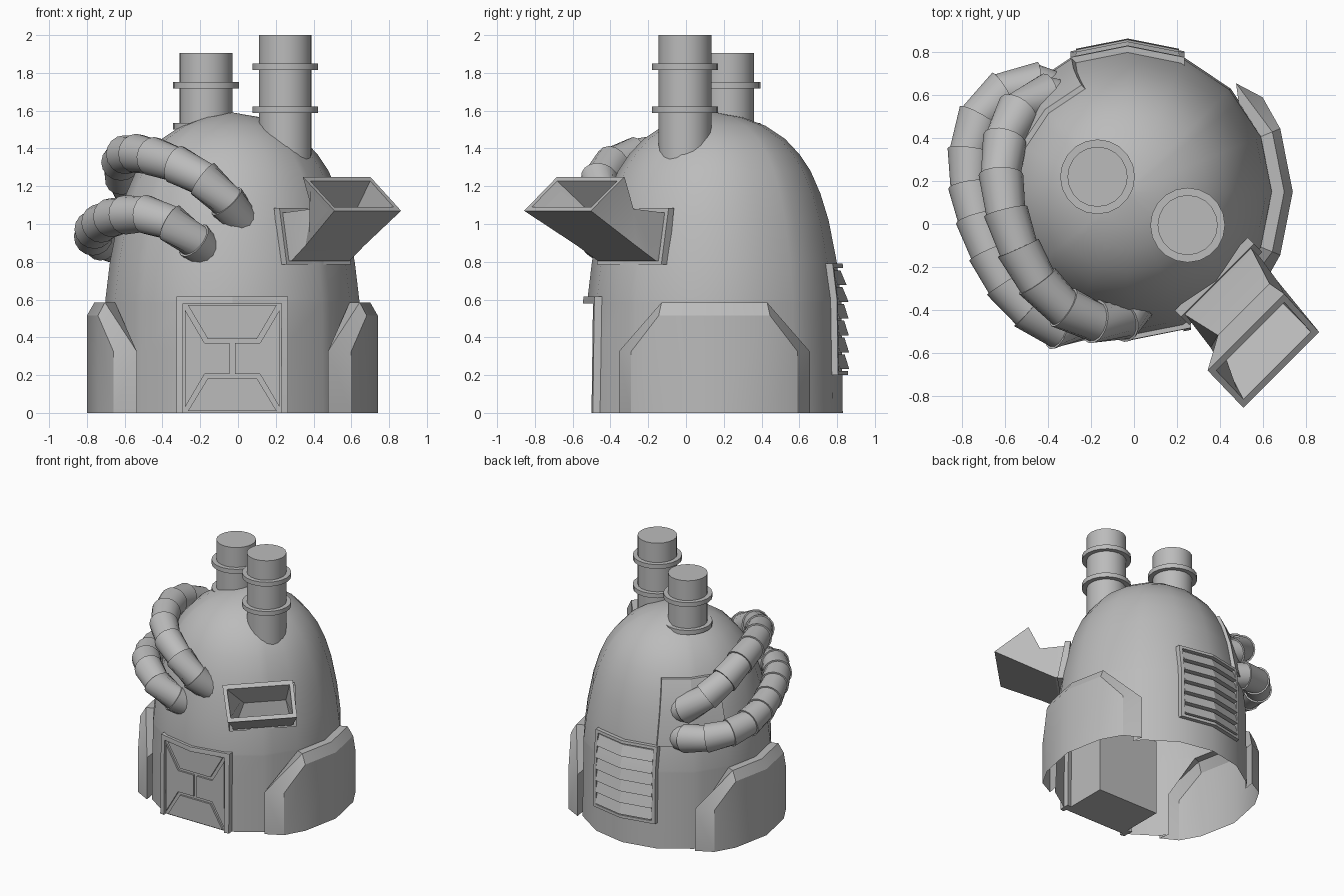
import bpy, bmesh, math
from mathutils import Vector

if "Cube" in bpy.data.objects:
    bpy.data.objects.remove(bpy.data.objects["Cube"])

CX, CY = -0.03, 0.15          # dome axis
PROFILE = [(0, .68), (.6, .672), (.8, .648), (1.02, .605), (1.16, .562), (1.28, .51),
           (1.37, .45), (1.45, .375), (1.52, .27), (1.565, .15), (1.59, 0)]
grey = bpy.data.materials.new("metal_grey")
grey.diffuse_color = (0.5, 0.5, 0.5, 1)
grey.use_nodes = True
grey.node_tree.nodes["Principled BSDF"].inputs["Base Color"].default_value = grey.diffuse_color


def radius(z):
    for (z0, r0), (z1, r1) in zip(PROFILE, PROFILE[1:]):
        if z <= z1:
            return r0 + (r1 - r0) * (z - z0) / (z1 - z0)
    return 0


def finish(name, bm, angle=30):
    bmesh.ops.recalc_face_normals(bm, faces=bm.faces)
    me = bpy.data.meshes.new(name)
    bm.to_mesh(me)
    bm.free()
    me.materials.append(grey)
    me.shade_smooth()
    me.set_sharp_from_angle(angle=math.radians(angle))
    ob = bpy.data.objects.new(name, me)
    bpy.context.collection.objects.link(ob)
    return ob


def rings(name, loops, angle=30):
    """Skin a list of equal-length closed loops and cap both ends."""
    bm = bmesh.new()
    vs = [[bm.verts.new(p) for p in lp] for lp in loops]
    n = len(vs[0])
    for a, b in zip(vs, vs[1:]):
        for i in range(n):
            j = (i + 1) % n
            bm.faces.new((a[i], a[j], b[j], b[i]))
    bm.faces.new(vs[0][::-1])
    bm.faces.new(vs[-1])
    return finish(name, bm, angle)


def circle(cx, cy, z, r, n=16):
    return [(cx + r * math.cos(math.tau * i / n), cy + r * math.sin(math.tau * i / n), z)
            for i in range(n)]


def wrap(name, polys, hi, facing, lo=-0.02, flat=None):
    """Plates that bend around two neighbouring faces of the dome, or lie on a flat plane."""
    bm = bmesh.new()
    for poly in polys:
        bm.faces.new([bm.verts.new((u, 0, z)) for u, z in poly])
    cuts = [((0, 0, 0), (1, 0, 0))] + [((0, 0, z), (0, 0, 1)) for z, r in PROFILE[1:-1]]
    for co, no in cuts if flat is None else []:
        bmesh.ops.bisect_plane(bm, geom=bm.verts[:] + bm.edges[:] + bm.faces[:],
                               dist=1e-5, plane_co=co, plane_no=no)
    ext = bmesh.ops.extrude_face_region(bm, geom=bm.faces[:])
    top = {v for v in ext["geom"] if isinstance(v, bmesh.types.BMVert)}
    a = math.radians(facing)
    d, t = Vector((math.cos(a), math.sin(a), 0)), Vector((-math.sin(a), math.cos(a), 0))
    for v in bm.verts:
        u, z = v.co.x, v.co.z
        out = radius(z) - abs(u) * 0.199 if flat is None else flat
        out += (hi(z) if callable(hi) else hi) if v in top else lo
        v.co = Vector((CX, CY, z)) + d * out + t * u
    return finish(name, bm, 20)


def bar(u0, u1, z0, z1):
    return [(u0, z0), (u1, z0), (u1, z1), (u0, z1)]


# dome shell: 16 sides, open below, with openings for the door and the side armour
SIDE = 39.0
SIDE_F = math.cos(math.radians(11.25)) / math.cos(math.radians(SIDE - 33.75))


def dome_point(a, z):
    f = 1 if a % 22.5 == 0 else SIDE_F
    r = max(radius(z), .002) * f
    return (CX + r * math.cos(math.radians(a)), CY + r * math.sin(math.radians(a)), z)


angles = sorted([i * 22.5 for i in range(16)] + [SIDE, 180 - SIDE, 180 + SIDE, 360 - SIDE])
levels = sorted([z for z, r in PROFILE] + [.325, .585])
bm = bmesh.new()
grid = {(a, z): bm.verts.new(dome_point(a, z)) for a in angles for z in levels}
for z0, z1 in zip(levels, levels[1:]):
    for a0, a1 in zip(angles, angles[1:] + angles[:1]):
        mid = (a0 + ((a1 - a0) % 360) / 2) % 360
        off = min(mid % 180, 180 - mid % 180)          # angle away from the x axis
        quad = [(a0, z0), (a1, z0), (a1, z1), (a0, z1)]
        if z1 < .59:
            if abs(mid - 270) < 22.5 or off < 22.5 or (off < SIDE and z0 == 0):
                continue
            if off < SIDE:
                quad = [q for q in quad if not (q[1] == z0 and q[0] % 22.5 == 0)]
        bm.faces.new([grid[q] for q in quad])
bm.faces.new([grid[a, levels[-1]] for a in angles])
bmesh.ops.delete(bm, geom=[v for v in bm.verts if not v.link_faces], context="VERTS")
finish("dome_shell", bm)

# chimneys with collars
for name, x, y, z0, z1, collars in (("chimney_tall", .25, -.005, 1.3, 2.0, (1.587, 1.815)),
                                    ("chimney_short", -.17, .22, 1.4, 1.905, (1.5, 1.717))):
    prof = [(z0, .14)]
    for c in collars:
        prof += [(c, .14), (c, .174), (c + .034, .174), (c + .034, .14)]
    prof.append((z1, .14))
    rings(name, [circle(x, y, z, r, 20) for z, r in prof])

# door room inside the shell, its front being the recessed door
rings("door_room", [[(CX - .26, -.472, z), (CX + .26, -.472, z), (CX + .26, -.1, z),
                     (CX - .26, -.1, z)] for z in (0, .585)])

# door frame and panels
wrap("door_frame", [bar(-.295, -.26, 0, .615), bar(.26, .295, 0, .615),
                    bar(-.26, .26, .58, .615)], .022, -90, -.06)
side = [(.25, .545), (.147, .37), (.014, .37), (.014, .205), (.147, .205), (.25, .03)]
wrap("door_panels", [
    [(-.235, .57), (.235, .57), (.13, .392), (-.13, .392)],
    [(-.235, .01), (.235, .01), (.13, .183), (-.13, .183)],
    side, [(-u, z) for u, z in side]], .014, -90, -.01, flat=.622)

# rear vent
wrap("vent_frame", [bar(-.265, -.24, .2, .79), bar(.24, .265, .2, .79),
                    bar(-.24, .24, .2, .222), bar(-.24, .24, .768, .79)], .03, 90)
wrap("vent_slats", [bar(-.24, .24, .232 + i * .089, .31 + i * .089) for i in range(6)],
     lambda z: .038 - .3 * ((z - .23) % .089), 90)

# raised plate behind the hoses
wrap("hose_plate", [[(-.255, .79), (.255, .79), (.2, 1.26), (-.2, 1.26)]], .025, 135)


# side armour, mirrored
def armour(name, sx):
    def p(deg, r, z):
        a = math.radians(deg)
        return Vector((CX + sx * r * math.cos(a), CY + r * math.sin(a), z))
    steps = (-1, -.5, 0, .5, 1)
    tall = [abs(s) < 1 for s in steps]
    bm = bmesh.new()

    def row(end, mid):
        return [bm.verts.new(p(s * 45 if t else math.copysign(end[0], s), *(mid if t else end[1:])))
                for s, t in zip(steps, tall)]
    front = row((35, .768, .325), (.77, .515))
    foot = row((35, .768, 0), (.77, 0))
    edge = row((45, .715, .325), (.73, .585))
    inner = row((SIDE, radius(.325) * SIDE_F, .325), (radius(.585), .585))
    for i in range(4):
        for lo, hi in ((foot, front), (front, edge), (edge, inner)):
            bm.faces.new((lo[i], lo[i + 1], hi[i + 1], hi[i]))
    for i, a in ((0, -1), (4, 1)):
        e0 = bm.verts.new(p(a * 45, .715, 0))
        n0 = bm.verts.new(p(a * SIDE, radius(0) * SIDE_F, 0))
        bm.faces.new((foot[i], front[i], edge[i], e0))
        bm.faces.new((e0, edge[i], inner[i], n0))
    return finish(name, bm, 25)


armour("armour_right", 1)
armour("armour_left", -1)


# chute: s runs outwards, t sideways
def section(s0, z0, s1, z1, t0, t1, t2, t3):
    k = math.sqrt(.5)
    return [((s + t) * k, (t - s) * k, z)
            for s, t, z in ((s0, t0, z0), (s0, t1, z0), (s1, t3, z1), (s1, t2, z1))]


rings("chute_plate", [section(.46, .785, .42, 1.085, -.15, .33, -.15, .33),
                      section(.515, .785, .46, 1.085, -.15, .33, -.15, .33)])
rings("chute_hopper", [section(.5, .805, .44, 1.06, -.13, .305, -.13, .305),
                       section(.53, .805, .47, 1.06, -.13, .305, -.13, .305),
                       section(.66, .885, .643, 1.08, -.155, .285, -.09, .25),
                       section(.967, 1.07, .725, 1.25, -.245, .254, -.24, .265),
                       section(.938, 1.09, .753, 1.228, -.217, .227, -.212, .237),
                       section(.66, .91, .645, 1.06, -.13, .26, -.07, .23)], angle=15)


# ribbed hoses
def hose(name, ctrl, n):
    c = [Vector(q) for q in ctrl]
    c = [2 * c[0] - c[1]] + c + [2 * c[-1] - c[-2]]
    pts = []
    for a, b, d, e in zip(c, c[1:], c[2:], c[3:]):
        for k in range(20):
            t = k / 20
            pts.append(.5 * (2 * b + (d - a) * t + (2 * a - 5 * b + 4 * d - e) * t * t
                             + (3 * b - a - 3 * d + e) * t ** 3))
    run = [0]
    for a, b in zip(pts, pts[1:]):
        run.append(run[-1] + (b - a).length)
    loops = []

    def ring(i, r):
        k = min(range(len(run)), key=lambda j: abs(run[j] - run[-1] * i / n))
        tan = (pts[min(k + 2, len(pts) - 1)] - pts[max(k - 2, 0)]).normalized()
        u = tan.cross(Vector((0, 0, 1))).normalized()
        v = u.cross(tan)
        loops.append([pts[k] + r * (u * math.cos(math.tau * j / 16) + v * math.sin(math.tau * j / 16))
                      for j in range(16)])
    for i in range(n):
        ring(i, .093)
        ring(i + 1, .104)
    rings(name, loops)


hose("hose_upper", [(.03, -.35, 1.0), (-.06, -.45, 1.12), (-.2, -.45, 1.25), (-.38, -.35, 1.335),
                    (-.51, -.17, 1.37), (-.59, .03, 1.37), (-.62, .22, 1.33), (-.6, .4, 1.24),
                    (-.52, .55, 1.13), (-.38, .6, 1.03), (-.25, .55, .98)], 11)
hose("hose_lower", [(-.14, -.35, .83), (-.23, -.45, .91), (-.33, -.49, .99), (-.45, -.43, 1.045),
                    (-.58, -.3, 1.05), (-.68, -.11, 1.03), (-.745, .09, .99), (-.77, .29, .945),
                    (-.725, .49, .91), (-.6, .62, .88), (-.44, .65, .85), (-.3, .58, .82)], 12)
